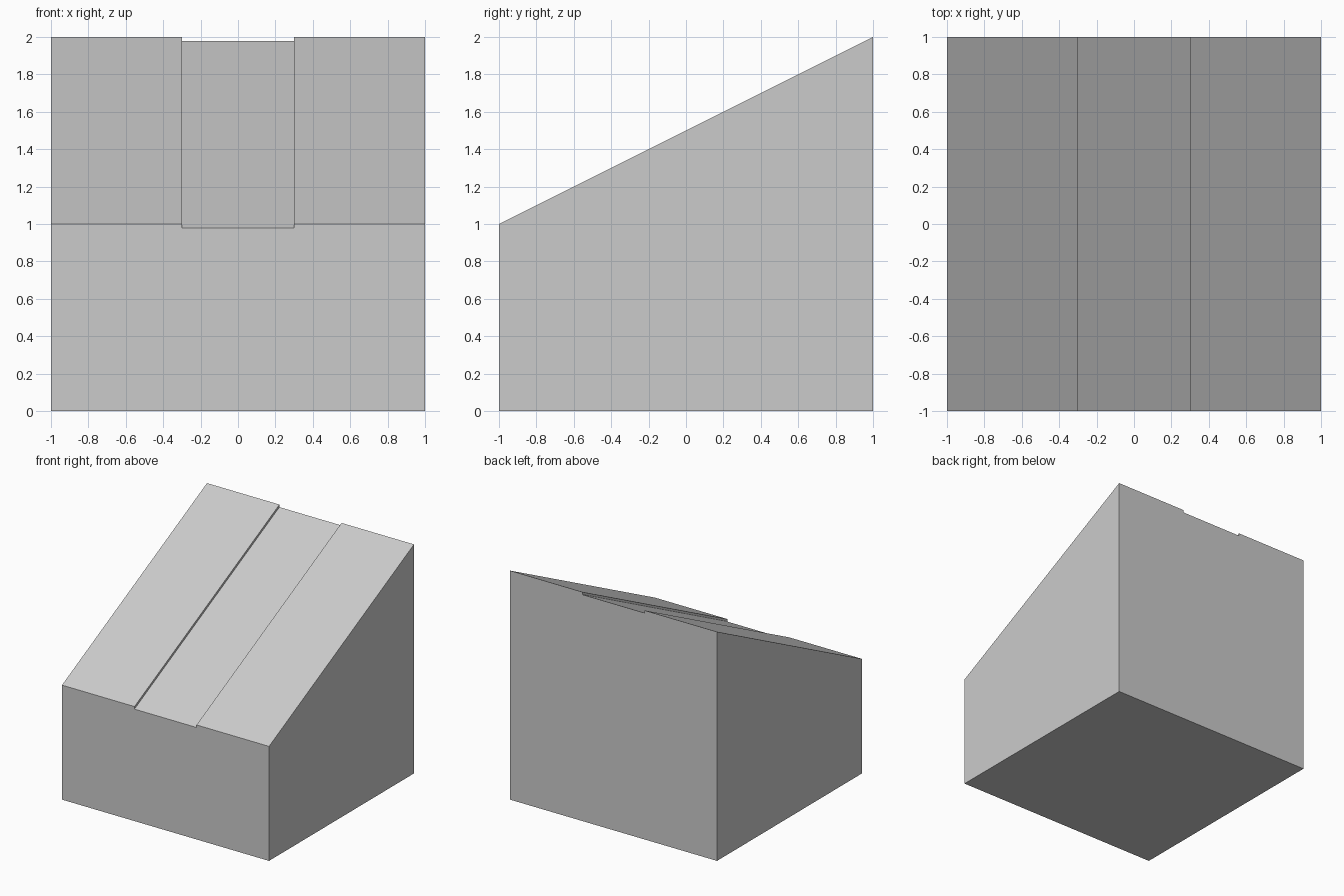
import bpy, bmesh

if "Cube" in bpy.data.objects:
    bpy.data.objects.remove(bpy.data.objects["Cube"])

# Sloped block with a shallow channel running down the slope
HALF, CHANNEL, DEPTH = 1.0, 0.3, 0.0224
FRONT_Z, BACK_Z = 1.0, 2.0


def cross_section(bm, y, top):
    pts = [(-HALF, 0), (HALF, 0), (HALF, top), (CHANNEL, top),
           (CHANNEL, top - DEPTH), (-CHANNEL, top - DEPTH),
           (-CHANNEL, top), (-HALF, top)]
    return [bm.verts.new((x, y, z)) for x, z in pts]


bm = bmesh.new()
front = cross_section(bm, -HALF, FRONT_Z)
back = cross_section(bm, HALF, BACK_Z)

# End caps and the walls joining them
bm.faces.new(front)
bm.faces.new(back[::-1])
for i in range(len(front)):
    j = (i + 1) % len(front)
    bm.faces.new((front[i], back[i], back[j], front[j]))
bmesh.ops.recalc_face_normals(bm, faces=bm.faces)

mesh = bpy.data.meshes.new("channelled_slope_block")
bm.to_mesh(mesh)
bm.free()
block = bpy.data.objects.new("channelled_slope_block", mesh)
bpy.context.collection.objects.link(block)
